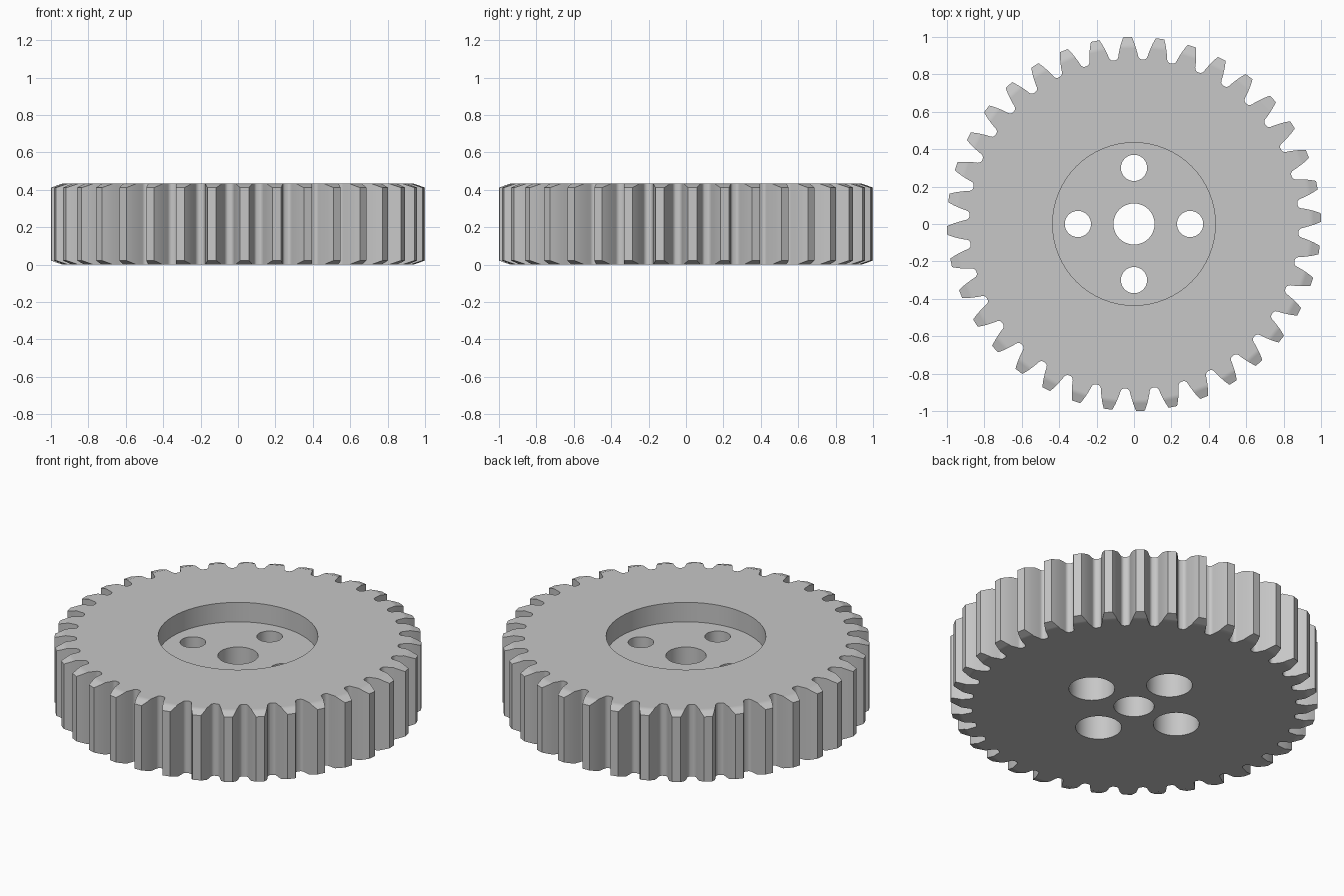
import bpy, bmesh
from math import sin, cos, pi, radians, hypot

cube = bpy.data.objects.get("Cube")
if cube:
    bpy.data.objects.remove(cube)

TEETH, HEIGHT = 36, 0.433
CHAMFER_R, CHAMFER_SLOPE = 0.94, 0.36

grey = bpy.data.materials.new("grey metal")
grey.use_nodes = True
grey.diffuse_color = (0.57, 0.57, 0.57, 1)
grey.node_tree.nodes["Principled BSDF"].inputs["Base Color"].default_value = grey.diffuse_color

# Half tooth: radius and half width, from root to tip
FLANK = [(0.881, 0.069), (0.884, 0.062), (0.890, 0.056), (0.898, 0.053), (0.915, 0.050),
         (CHAMFER_R, 0.0435), (0.960, 0.038), (0.980, 0.031), (1.0, 0.023)]
ROOT_STEPS = [i for i, p in enumerate(FLANK) if p[0] <= CHAMFER_R]


def end_drop(r):
    return max(0, r - CHAMFER_R) * CHAMFER_SLOPE


def add_end(bm, top):
    """One end of the gear: a flat disc and sloped tooth tips. Returns the outline."""
    outline, flat = [], []
    for t in range(TEETH):
        a = radians(2) + t * 2 * pi / TEETH
        sides = []
        for s in (-1, 1):
            side = []
            for r, w in FLANK:
                b = a + s * w / r
                z = HEIGHT - end_drop(r) if top else end_drop(r)
                side.append(bm.verts.new((r * cos(b), r * sin(b), z)))
            sides.append(side)
        left, right = sides
        outline += left + right[::-1]
        flat += [left[i] for i in ROOT_STEPS] + [right[i] for i in ROOT_STEPS[::-1]]
        for i in range(ROOT_STEPS[-1], len(FLANK) - 1):
            bm.faces.new((left[i], left[i + 1], right[i + 1], right[i]))
    bm.faces.new(flat)
    return outline


# Toothed body
bm = bmesh.new()
lower, upper = add_end(bm, False), add_end(bm, True)
for i in range(len(lower)):
    j = (i + 1) % len(lower)
    bm.faces.new((lower[i], lower[j], upper[j], upper[i]))
bmesh.ops.recalc_face_normals(bm, faces=bm.faces)
mesh = bpy.data.meshes.new("gear_body")
bm.to_mesh(mesh)
bm.free()
gear = bpy.data.objects.new("gear_body", mesh)
bpy.context.collection.objects.link(gear)
mesh.materials.append(grey)


def cut(name, x, y, r, z0, z1):
    """Cut a round hole between two heights."""
    bpy.ops.mesh.primitive_cylinder_add(vertices=64, radius=r, depth=z1 - z0,
                                        location=(x, y, (z0 + z1) / 2))
    cutter = bpy.context.object
    cutter.name = name
    cutter.hide_render = True
    cutter.data.materials.append(grey)
    mod = gear.modifiers.new(name, "BOOLEAN")
    mod.operation, mod.solver, mod.object = "DIFFERENCE", "EXACT", cutter
    bpy.ops.object.select_all(action="DESELECT")
    gear.select_set(True)
    bpy.context.view_layer.objects.active = gear
    bpy.ops.object.modifier_apply(modifier=name)
    bpy.data.objects.remove(cutter)


# Top recess, shaft bore and four counterbored bolt holes
cut("recess", 0, 0, 0.435, 0.316, 0.6)
cut("shaft_bore", 0, 0, 0.11, -0.1, 0.6)
for k in range(4):
    x, y = 0.3 * cos(k * pi / 2), 0.3 * sin(k * pi / 2)
    cut("bolt_hole", x, y, 0.07, -0.1, 0.6)
    cut("counterbore", x, y, 0.125, -0.1, 0.19)

# Smooth flanks with flat end faces
bpy.ops.object.shade_smooth_by_angle(angle=radians(30))
weighted = gear.modifiers.new("even_shading", "WEIGHTED_NORMAL")
weighted.keep_sharp = True
